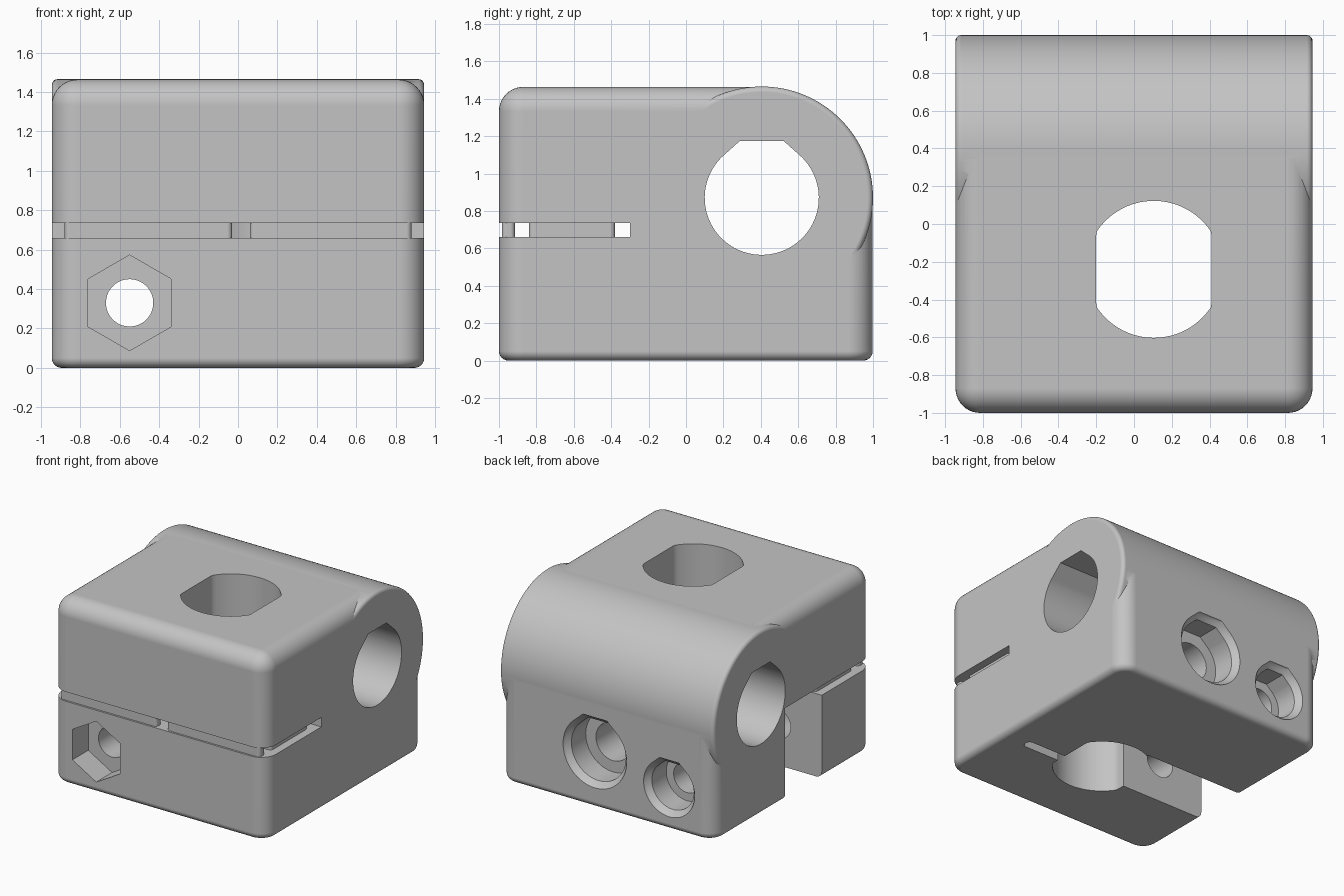
import bpy, bmesh, math
from mathutils import Vector

cube = bpy.data.objects.get("Cube")
if cube:
    bpy.data.objects.remove(cube, do_unlink=True)

HALF_X, HEIGHT = 0.945, 1.463
ROD_Y, ROD_Z, ROD_R = 0.405, 0.87, 0.305
POST_X, POST_Y = 0.105, -0.24
SLIT_LOW, SLIT_HIGH = 0.66, 0.735

gray = bpy.data.materials.new("gray plastic")
gray.use_nodes = True
color = (0.55, 0.55, 0.55, 1)
gray.diffuse_color = color
gray.node_tree.nodes["Principled BSDF"].inputs["Base Color"].default_value = color


def finish(name, bm):
    bmesh.ops.recalc_face_normals(bm, faces=bm.faces)
    mesh = bpy.data.meshes.new(name)
    bm.to_mesh(mesh)
    bm.free()
    mesh.materials.append(gray)
    obj = bpy.data.objects.new(name, mesh)
    bpy.context.collection.objects.link(obj)
    return obj


def loft(rings):
    """Closed solid through matching rings of points."""
    bm = bmesh.new()
    loops = [[bm.verts.new(p) for p in ring] for ring in rings]
    n = len(loops[0])
    for a, b in zip(loops, loops[1:]):
        for i in range(n):
            j = (i + 1) % n
            bm.faces.new((a[i], a[j], b[j], b[i]))
    bm.faces.new(loops[0])
    bm.faces.new(loops[-1])
    bmesh.ops.recalc_face_normals(bm, faces=bm.faces)
    return bm


def circle(r, n=64, start=0.0):
    return [(r * math.cos(start + math.tau * i / n), r * math.sin(start + math.tau * i / n))
            for i in range(n)]


def teardrop(r):
    """Circle whose top becomes two slanted sides and a flat, for printing."""
    pts = [(r * math.cos(a), r * math.sin(a))
           for a in (math.radians(135 + 270 * i / 56) for i in range(57))]
    return pts + [(0.38 * r, r), (-0.38 * r, r)]


def hole_along_y(name, x, z, shape, steps):
    return finish(name, loft([[(x + u, y, z + v) for u, v in shape(r)] for y, r in steps]))


def box(name, x0, x1, y0, y1, z0, z1, round_r=0.0):
    bm = loft([[(x0, y0, z), (x1, y0, z), (x1, y1, z), (x0, y1, z)] for z in (z0, z1)])
    if round_r:
        edges = [e for e in bm.edges if abs(e.verts[0].co.z - e.verts[1].co.z) > 0.01]
        bmesh.ops.bevel(bm, geom=edges, offset=round_r, segments=6, profile=0.5, affect='EDGES')
    return finish(name, bm)


def combine(target, other, operation='DIFFERENCE'):
    mod = target.modifiers.new("join", 'BOOLEAN')
    mod.operation, mod.solver, mod.object = operation, 'EXACT', other
    bpy.context.view_layer.objects.active = target
    bpy.ops.object.modifier_apply(modifier=mod.name)
    bpy.data.objects.remove(other, do_unlink=True)


# Main block: side profile with a curved back, extruded across x
arc_r = HEIGHT - ROD_Z
profile = [(-1, 0), (ROD_Y + arc_r, 0)]
profile += [(ROD_Y + arc_r * math.cos(a), ROD_Z + arc_r * math.sin(a))
            for a in (math.pi / 2 * i / 32 for i in range(33))]
profile.append((-1, HEIGHT))
bm = loft([[(x, y, z) for y, z in profile] for x in (-HALF_X, HALF_X)])
edges = [e for e in bm.edges if e.calc_face_angle(0) > 0.5
         and max(v.co.z for v in e.verts) > 0.01]
bmesh.ops.bevel(bm, geom=edges, offset=0.13, segments=10, profile=0.5, affect='EDGES')
edges = [e for e in bm.edges if all(v.co.z < 0.001 for v in e.verts)]
bmesh.ops.bevel(bm, geom=edges, offset=0.05, segments=6, profile=0.5, affect='EDGES')
body = finish("clamp_body", bm)

# Full width barrel around the cross rod, with softened rims
rim = [(HALF_X - 0.03 * (1 - math.sin(a)), 0.595 - 0.03 * (1 - math.cos(a)))
       for a in (math.pi / 2 * i / 5 for i in range(6))]
steps = [(-x, r) for x, r in reversed(rim)] + rim
barrel = finish("barrel", loft([[(x, ROD_Y + u, ROD_Z + v) for u, v in circle(r, 128)]
                               for x, r in steps]))
combine(body, barrel, 'UNION')

# Horizontal slit that frees the clamp arm
combine(body, box("slit", -1.1, 1.1, -1.1, -0.3, SLIT_LOW, SLIT_HIGH))

# Breakaway pads left inside the slit
for x0, x1 in ((-0.88, -0.03), (0.06, 0.88)):
    for y0, y1 in ((-0.985, -0.915), (-0.84, -0.38)):
        pad = box("pad", x0, x1, y0, y1, SLIT_LOW - 0.01, SLIT_HIGH + 0.01, 0.025)
        combine(body, pad, 'UNION')

# Vertical post hole with flattened sides
post = [(POST_X + max(-ROD_R, min(ROD_R, u)), POST_Y + v) for u, v in circle(0.3625, 96)]
combine(body, finish("post_hole", loft([[(x, y, z) for x, y in post] for z in (-0.2, 1.7)])))

# Open clamp gap on one side and hinge slot on the other
combine(body, box("clamp_gap", -1.2, -0.05, -0.36, 0.1, -0.2, SLIT_HIGH - 0.001))
combine(body, box("hinge_slot", 0.2, 0.75, -0.38, -0.301, -0.2, SLIT_HIGH - 0.001, 0.035))

# Cross rod hole
combine(body, finish("rod_hole", loft([[(x, ROD_Y + u, ROD_Z + v) for u, v in teardrop(ROD_R)]
                                      for x in (-1.2, 1.2)])))


# Screw holes in the back, counterbored with rounded mouths
def counterbore(name, x, z, r, bore, end):
    flare = [(1.001 - 0.05 * math.sin(a), r + 0.05 * (1 - math.sin(a)))
             for a in (math.pi / 2 * i / 5 for i in range(6))]
    flare[0] = (1.02, r + 0.05)
    combine(body, hole_along_y(name, x, z, teardrop, flare + [(0.77, r)]))
    combine(body, hole_along_y(name + "_bore", x, z, circle, [(0.9, bore), (end, bore)]))


counterbore("post_screw", POST_X, 0.44, 0.24, 0.15, -0.1)
counterbore("clamp_screw", -0.55, 0.33, 0.185, 0.12, -1.2)

# Nut pocket in the front
combine(body, hole_along_y("nut_pocket", -0.55, 0.33, lambda r: circle(r, 6, math.pi / 6),
                           [(-1.2, 0.2425), (-0.8, 0.2425)]))

# Smooth curves, crisp cut edges
bpy.ops.object.select_all(action='DESELECT')
body.select_set(True)
bpy.context.view_layer.objects.active = body
bpy.ops.object.shade_smooth_by_angle(angle=math.radians(30))
normals = body.modifiers.new("even_shading", 'WEIGHTED_NORMAL')
normals.keep_sharp = True
